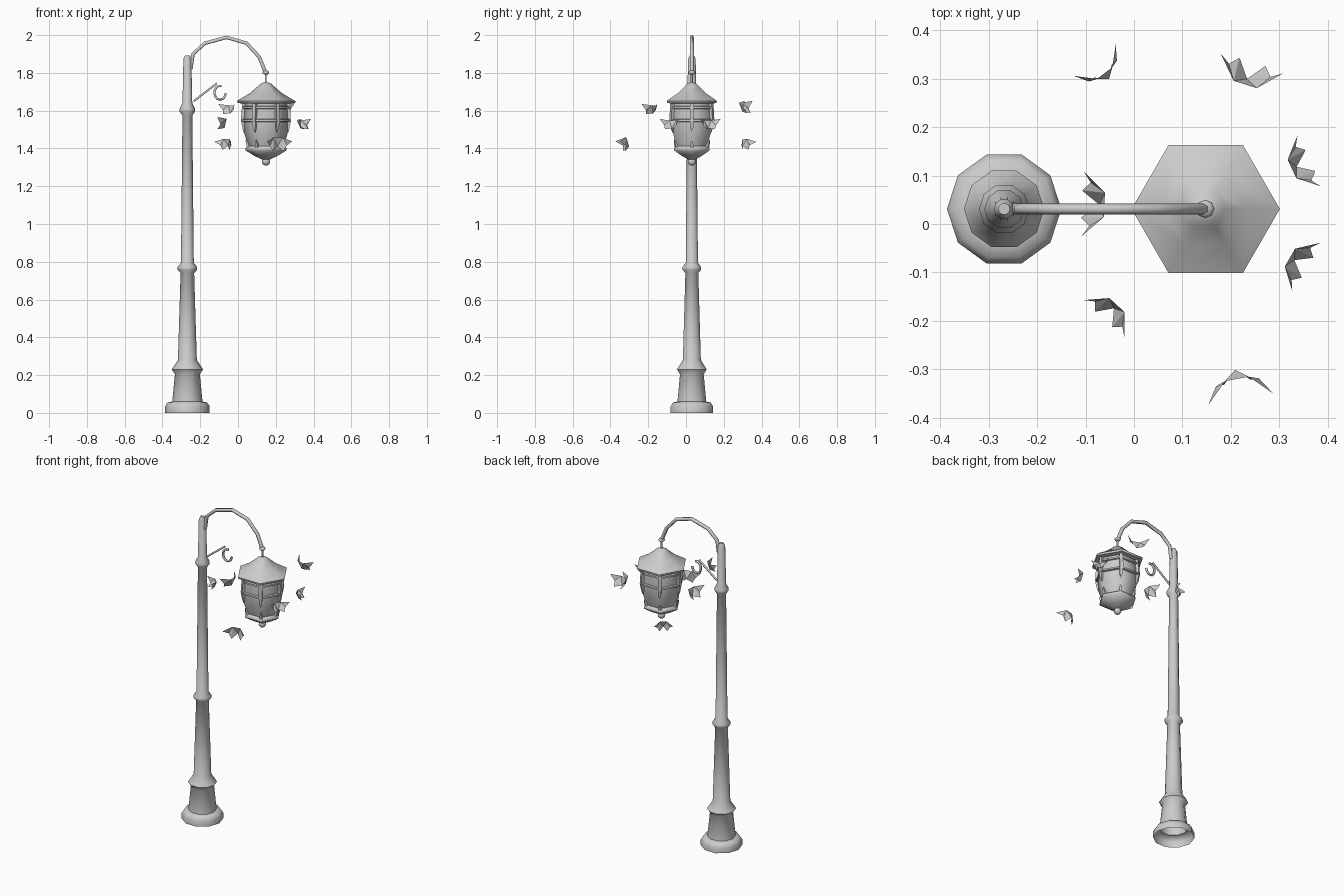
import bpy, bmesh, math
from math import cos, sin, pi, radians
from mathutils import Vector, Matrix

cube = bpy.data.objects.get("Cube")
if cube:
    bpy.data.objects.remove(cube)

grey = bpy.data.materials.new("plain grey")
grey.use_nodes = True
grey.diffuse_color = (0.6, 0.6, 0.6, 1)
grey.node_tree.nodes["Principled BSDF"].inputs["Base Color"].default_value = (0.6, 0.6, 0.6, 1)

POST = Vector((-0.268, 0.031, 0))
LAMP = Vector((0.148, 0.031, 0))


def finish(name, bm, smooth=62, fix=True):
    if fix:
        bmesh.ops.recalc_face_normals(bm, faces=bm.faces)
    me = bpy.data.meshes.new(name)
    bm.to_mesh(me)
    bm.free()
    me.materials.append(grey)
    ob = bpy.data.objects.new(name, me)
    bpy.context.collection.objects.link(ob)
    if smooth:
        bpy.ops.object.select_all(action='DESELECT')
        ob.select_set(True)
        bpy.context.view_layer.objects.active = ob
        bpy.ops.object.shade_smooth_by_angle(angle=radians(smooth))
    return ob


def skin(bm, rings, start=True, end=True):
    """Bridge equal rings of points and cap the chosen ends."""
    rings = [[bm.verts.new(p) for p in ring] for ring in rings]
    n = len(rings[0])
    for a, b in zip(rings, rings[1:]):
        for i in range(n):
            j = (i + 1) % n
            bm.faces.new((a[i], a[j], b[j], b[i]))
    if start:
        bm.faces.new(rings[0][::-1])
    if end:
        bm.faces.new(rings[-1])


def turned(name, centre, profile, sides, start=True, end=True):
    """Turn a (radius, height) profile about a vertical axis."""
    bm = bmesh.new()
    skin(bm, [[centre + Vector((r * cos(2 * pi * i / sides), r * sin(2 * pi * i / sides), z))
               for i in range(sides)] for r, z in profile], start, end)
    return finish(name, bm)


def tube(name, path, radius, sides=6):
    """Sweep a round section along points lying in a vertical plane."""
    bm = bmesh.new()
    rings = []
    for i, p in enumerate(path):
        d = (path[min(i + 1, len(path) - 1)] - path[max(i - 1, 0)]).normalized()
        side = Vector((0, 1, 0))
        up = d.cross(side)
        rings.append([p + radius * (side * cos(2 * pi * k / sides) + up * sin(2 * pi * k / sides))
                      for k in range(sides)])
    skin(bm, rings)
    return finish(name, bm)


def ball(name, centre, radius, stretch=1.0):
    bm = bmesh.new()
    bmesh.ops.create_uvsphere(bm, u_segments=8, v_segments=6, radius=radius)
    bmesh.ops.transform(bm, verts=bm.verts,
                        matrix=Matrix.Translation(centre) @ Matrix.Diagonal((1, 1, stretch, 1)))
    return finish(name, bm)


def at(x, z):
    return Vector((x, 0.031, z))


# Post, hollow underneath
turned("post", POST, [
    (0.118, 0), (0.118, 0.035), (0.105, 0.055), (0.08, 0.06), (0.066, 0.205),
    (0.083, 0.23), (0.05, 0.28), (0.036, 0.74), (0.052, 0.758), (0.052, 0.772),
    (0.034, 0.795), (0.026, 1.575), (0.041, 1.595), (0.041, 1.61), (0.026, 1.64),
    (0.021, 1.875), (0.012, 1.893)], 10, start=False)

# Curved arm and hanging fittings
tube("arm", [at(*p) for p in [(-0.25, 1.82), (-0.238, 1.9), (-0.175, 1.957), (-0.06, 1.988),
                              (0.045, 1.957), (0.112, 1.885), (0.147, 1.8)]], 0.011)
ball("arm_end", at(0.147, 1.802), 0.019, 0.6)
tube("hanging_rod", [at(0.147, 1.80), at(0.147, 1.73)], 0.006)

# Side bar and open hook
tube("side_bar", [at(-0.235, 1.65), at(-0.112, 1.745)], 0.006)
tube("hook", [at(-0.095 + 0.03 * cos(a), 1.695 + 0.037 * sin(a))
              for a in [radians(75 + 28 * k) for k in range(11)]], 0.007)

# Lantern
turned("lantern_roof", LAMP, [
    (0.115, 1.638), (0.15, 1.64), (0.153, 1.652), (0.085, 1.693), (0.042, 1.73),
    (0.03, 1.742), (0.01, 1.75)], 6)
turned("lantern_glass", LAMP, [
    (0.116, 1.64), (0.122, 1.55), (0.115, 1.48), (0.09, 1.40)], 6)
turned("lantern_base", LAMP, [
    (0.09, 1.415), (0.109, 1.402), (0.109, 1.39), (0.06, 1.36), (0.022, 1.342)], 6)
ball("lantern_finial", at(0.148, 1.33), 0.022, 0.95)
for name, z, r in [("upper_band", 1.617, 0.127), ("middle_band", 1.548, 0.133)]:
    turned(name, LAMP, [(r - 0.015, z - 0.009), (r, z - 0.005), (r, z + 0.005),
                        (r - 0.015, z + 0.009)], 6)


# Corner ribs, tapering to points
def rib(name, angle, stations):
    bm = bmesh.new()
    out = Vector((cos(angle), sin(angle), 0))
    side = Vector((-sin(angle), cos(angle), 0))
    skin(bm, [[LAMP + out * (r + dr) + side * w * s + Vector((0, 0, z))
               for dr, s in ((-0.015, -1), (0.004, -1), (0.004, 1), (-0.015, 1))]
              for r, w, z in stations])
    finish(name, bm, 30)


for k in range(6):
    a = k * pi / 3
    rib(f"upper_rib_{k + 1}", a, [(0.122, 0.01, 1.64), (0.128, 0.01, 1.55),
                                  (0.121, 0.008, 1.51), (0.115, 0.002, 1.485)])
    rib(f"lower_rib_{k + 1}", a, [(0.095, 0.009, 1.40), (0.102, 0.007, 1.425), (0.104, 0.002, 1.448)])


# Small winged creatures circling the lantern: (tangent, outward, height)
def flyer(name, x, y, z, size, tilt):
    top = [(-0.068, 0.035, 0.03), (-0.025, -0.012, 0.03), (0.025, -0.012, 0.03), (0.068, 0.035, 0.03)]
    low = [(-0.045, 0.012, -0.005), (-0.028, 0.025, -0.033), (0, -0.01, -0.02),
           (0.028, 0.025, -0.033), (0.045, 0.012, -0.005)]
    bm = bmesh.new()
    t = [bm.verts.new(p) for p in top]
    b = [bm.verts.new(p) for p in low]
    for f in [(t[0], b[0], t[1]), (t[1], b[0], b[1]), (t[1], b[1], b[2]), (t[1], b[2], t[2]),
              (t[2], b[2], b[3]), (t[2], b[3], b[4]), (t[2], b[4], t[3])]:
        bm.faces.new(f)
    turn = math.atan2(y - LAMP.y, x - LAMP.x) - pi / 2
    bmesh.ops.transform(bm, verts=bm.verts, matrix=Matrix.Translation((x, y, z)) @
                        Matrix.Rotation(turn, 4, 'Z') @ Matrix.Rotation(radians(tilt), 4, 'X') @
                        Matrix.Scale(size, 4))
    finish(name, bm, 0)


for i, spec in enumerate([
        (-0.06, 0.31, 1.425, 0.8, -25), (0.235, 0.305, 1.615, 1, 12), (0.34, 0.12, 1.525, 0.85, 12),
        (0.335, -0.077, 1.525, 0.85, 12), (0.212, -0.318, 1.425, 1, -25),
        (-0.045, -0.178, 1.605, 0.85, 10), (-0.078, 0.04, 1.53, 1, 10)]):
    flyer(f"flyer_{i + 1}", *spec)
